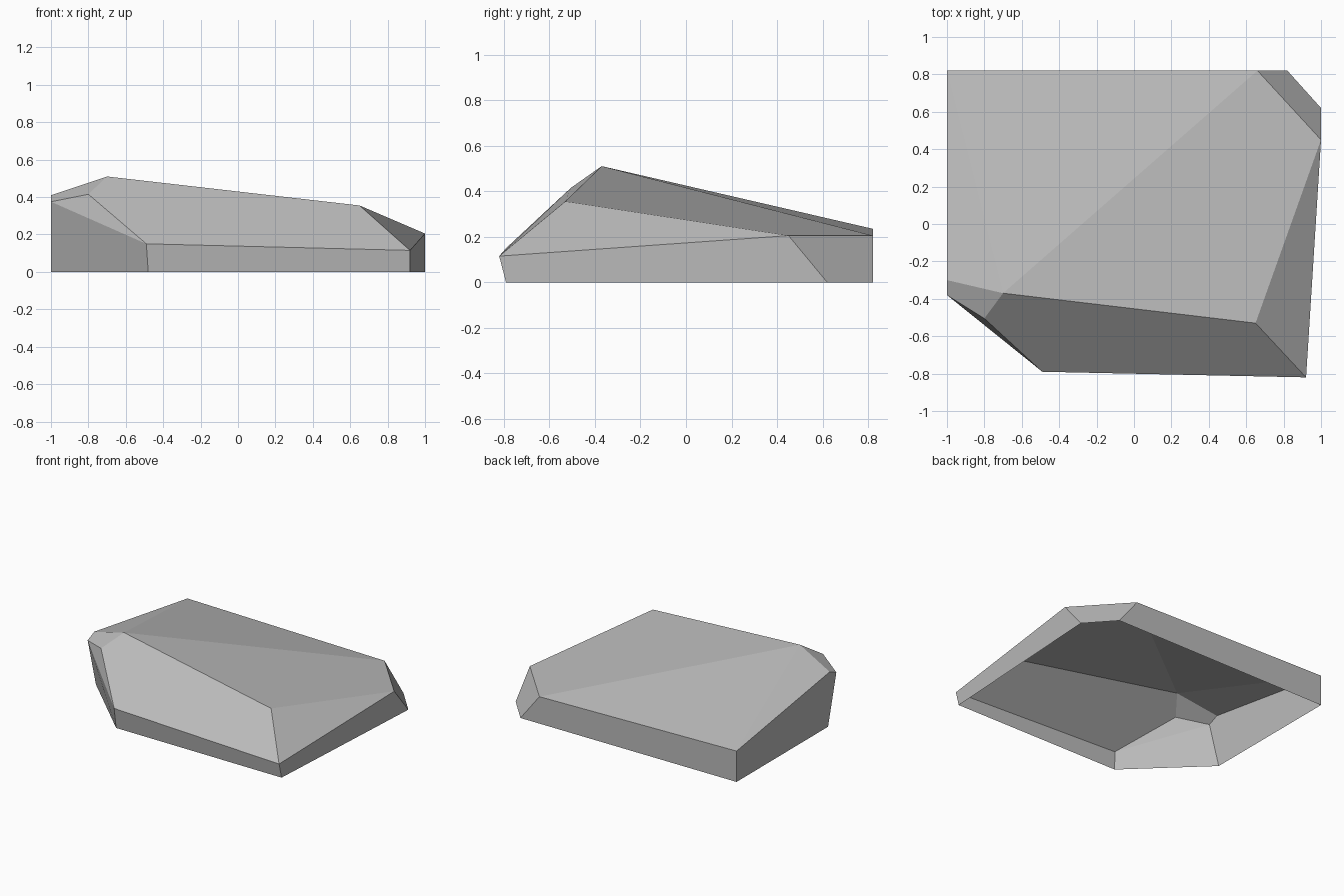
import bpy
import bmesh

if "Cube" in bpy.data.objects:
    bpy.data.objects.remove(bpy.data.objects["Cube"], do_unlink=True)

# Flat stone colour
stone = bpy.data.materials.new("stone_grey")
stone.use_nodes = True
grey = (0.5, 0.5, 0.5, 1)
stone.diffuse_color = grey
bsdf = next(n for n in stone.node_tree.nodes if n.type == "BSDF_PRINCIPLED")
bsdf.inputs["Base Color"].default_value = grey

# Corners of the faceted slab, upper ones first
corners = {
    "peak": (-0.70, -0.37, 0.51),
    "shoulder": (0.65, -0.53, 0.355),
    "back_chip": (0.66, 0.82, 0.205),
    "side_chip": (1, 0.45, 0.205),
    "back_corner": (-1, 0.82, 0.235),
    "rim_back": (-1, -0.30, 0.41),
    "rim_front": (-0.80, -0.505, 0.415),
    "rim_low": (-1, -0.38, 0.375),
    "front_a": (-0.49, -0.79, 0.15),
    "front_b": (0.92, -0.82, 0.115),
    # Footprint on the ground
    "foot_rim": (-1, -0.28, 0),
    "foot_a": (-0.48, -0.78, 0),
    "foot_b": (0.92, -0.79, 0),
    "foot_side": (1, 0.62, 0),
    "foot_chip": (0.82, 0.82, 0),
    "foot_back": (-1, 0.82, 0),
}

# Facets, counter-clockwise from outside; the underside is open
facets = [
    # Top slopes
    "peak shoulder side_chip back_chip",
    "peak back_chip back_corner",
    "peak back_corner rim_back",
    # Broken front edge
    "peak rim_front front_a front_b shoulder",
    "peak rim_back rim_low rim_front",
    "rim_front rim_low front_a",
    "shoulder front_b side_chip",
    # Upright sides
    "front_a foot_a foot_b front_b",
    "rim_low foot_rim foot_a front_a",
    "rim_back back_corner foot_back foot_rim rim_low",
    "back_corner back_chip foot_chip foot_back",
    "back_chip side_chip foot_side foot_chip",
    "side_chip front_b foot_b foot_side",
]

bm = bmesh.new()
verts = {name: bm.verts.new(co) for name, co in corners.items()}
for facet in facets:
    bm.faces.new([verts[name] for name in facet.split()])
bmesh.ops.recalc_face_normals(bm, faces=bm.faces)

mesh = bpy.data.meshes.new("rock_slab")
bm.to_mesh(mesh)
bm.free()
mesh.materials.append(stone)
rock = bpy.data.objects.new("rock_slab", mesh)
bpy.context.collection.objects.link(rock)
